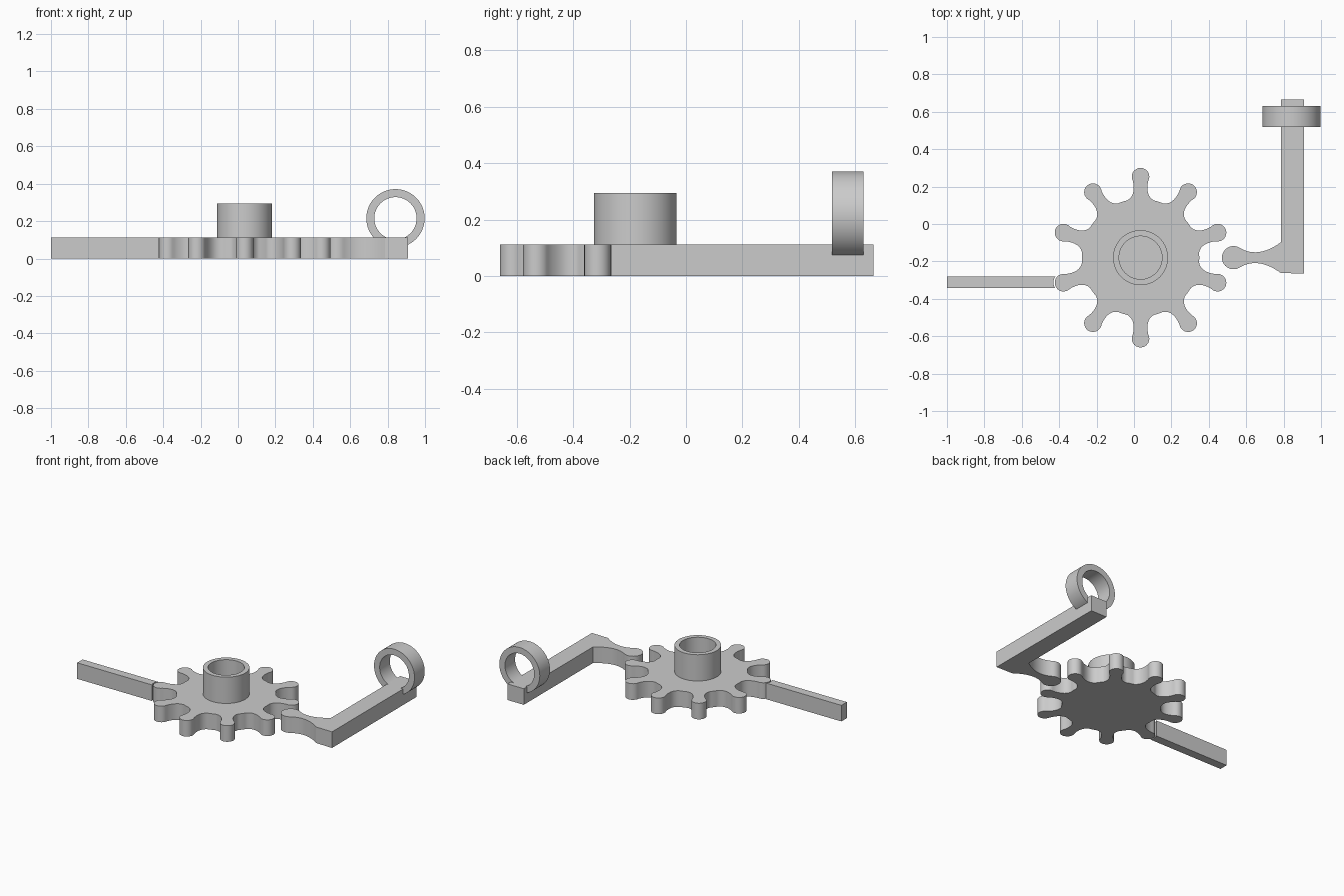
import bpy
import bmesh
from math import sin, cos, pi, radians, asin, atan2
from mathutils import Vector, Matrix

if "Cube" in bpy.data.objects:
    bpy.data.objects.remove(bpy.data.objects["Cube"], do_unlink=True)

THICK = 0.112
GEAR = Vector((0.035, -0.18))
TEETH = 10

grey = bpy.data.materials.new("plain grey")
grey.use_nodes = True
grey.diffuse_color = (0.6, 0.6, 0.6, 1)
grey.node_tree.nodes["Principled BSDF"].inputs["Base Color"].default_value = (0.6, 0.6, 0.6, 1)


def finish(name, bm):
    bmesh.ops.recalc_face_normals(bm, faces=bm.faces)
    mesh = bpy.data.meshes.new(name)
    bm.to_mesh(mesh)
    bm.free()
    mesh.materials.append(grey)
    obj = bpy.data.objects.new(name, mesh)
    bpy.context.collection.objects.link(obj)
    bpy.ops.object.select_all(action='DESELECT')
    obj.select_set(True)
    bpy.context.view_layer.objects.active = obj
    bpy.ops.object.shade_smooth_by_angle(angle=radians(30))
    return obj


def plate(name, outline):
    """Extrude a flat outline from the ground to the common thickness."""
    bm = bmesh.new()
    face = bm.faces.new([bm.verts.new((p[0], p[1], 0)) for p in outline])
    top = bmesh.ops.extrude_face_region(bm, geom=[face], use_keep_orig=True)
    moved = [v for v in top["geom"] if isinstance(v, bmesh.types.BMVert)]
    bmesh.ops.translate(bm, verts=moved, vec=(0, 0, THICK))
    return finish(name, bm)


def tube(name, outer, inner, length, matrix, sides=64):
    """Hollow cylinder along local z, placed by a matrix."""
    bm = bmesh.new()
    section = [(inner, 0), (outer, 0), (outer, length), (inner, length)]
    rings = [[bm.verts.new((r * cos(2 * pi * i / sides), r * sin(2 * pi * i / sides), z))
              for i in range(sides)] for r, z in section]
    for a, b in zip(rings, rings[1:] + rings[:1]):
        for i in range(sides):
            j = (i + 1) % sides
            bm.faces.new((a[i], a[j], b[j], b[i]))
    bm.transform(matrix)
    return finish(name, bm)


def arc(centre, radius, start, end, steps):
    return [Vector((centre[0] + radius * cos(start + (end - start) * i / steps),
                    centre[1] + radius * sin(start + (end - start) * i / steps)))
            for i in range(steps + 1)]


def bend(a, b, c, steps=8):
    a, b, c = Vector(a), Vector(b), Vector(c)
    return [a * (1 - t) ** 2 + b * 2 * t * (1 - t) + c * t * t
            for t in (i / steps for i in range(steps + 1))]


# Star wheel: one knobbed tooth pointing along +x, then a body arc to the next
knob, reach, body = 0.047, 0.433, 0.314
flank = bend((0.308, -0.068), (0.335, -0.025), (0.41, -0.041))
a = atan2(flank[-1].y, flank[-1].x - reach)
tooth = flank + arc((reach, 0), knob, a, -a, 16)[1:-1]
tooth += [Vector((p.x, -p.y)) for p in reversed(flank)]
base = asin(0.068 / body)
step = 2 * pi / TEETH
unit = tooth + arc((0, 0), body, base, step - base, 8)[1:-1]
outline = []
for k in range(TEETH):
    turn = Matrix.Rotation(pi / 2 + k * step, 2)
    outline += [GEAR + turn @ p for p in unit]
plate("star_wheel", outline)

# Hollow hub standing on the wheel
tube("hub", 0.147, 0.115, 0.295 - THICK,
     Matrix.Translation((GEAR.x, GEAR.y, THICK)))

# Arm with a rounded pawl on a waisted neck
ball = Vector((0.532, GEAR.y))
neck = bend((0.037, 0.05), (0.133, -0.005), (0.253, 0.082), 12)
a = atan2(neck[0].y, neck[0].x)
pawl = [Vector((p.x, p.y)) for p in reversed(neck)]
pawl += arc((0, 0), 0.062, a, 2 * pi - a, 24)[1:-1]
pawl += [Vector((p.x, -p.y)) for p in neck]
plate("pawl_arm", [ball + p for p in pawl]
      + [(0.91, -0.265), (0.91, 0.665), (0.785, 0.665)])

# Upright ring set over the arm
tube("arm_ring", 0.156, 0.113, 0.112,
     Matrix.Translation((0.842, 0.63, 0.215)) @ Matrix.Rotation(pi / 2, 4, 'X'))

# Straight bar with a hollowed end around the nearest tooth
turn = Matrix.Rotation(pi / 2 + 3 * step, 2)
tip = GEAR + turn @ Vector((reach, 0))
low, high, cup = -0.342, -0.282, 0.054
hollow = arc(tip, cup, pi + asin((tip.y - low) / cup), pi - asin((high - tip.y) / cup), 10)
plate("stop_bar", [(-1, high), (-1, low)] + hollow)
